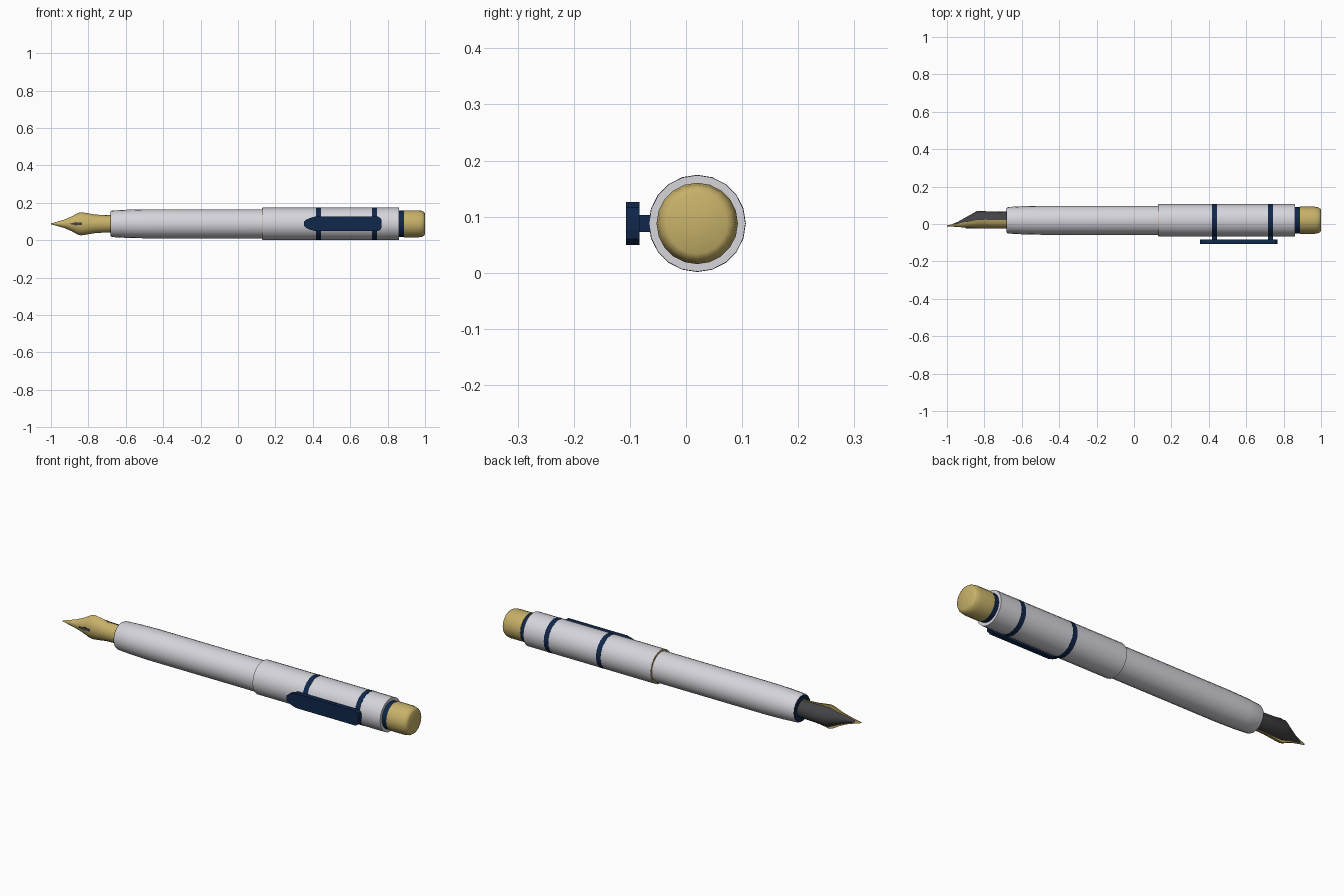
import bpy, bmesh, math

if "Cube" in bpy.data.objects:
    bpy.data.objects.remove(bpy.data.objects["Cube"])

CY, CZ, SIDES = 0.02, 0.088, 20   # pen axis runs along x


def material(name, rgb):
    m = bpy.data.materials.new(name)
    m.diffuse_color = (*rgb, 1)
    m.use_nodes = True
    m.node_tree.nodes["Principled BSDF"].inputs["Base Color"].default_value = m.diffuse_color
    return m


PEARL = material("pearl grey", (0.66, 0.66, 0.71))
GOLD = material("gold", (0.57, 0.44, 0.14))
NAVY = material("navy", (0.005, 0.02, 0.07))
DARK = material("dark grey", (0.055, 0.055, 0.06))


def loft(name, rings, mat, smooth=35):
    """Bridge equal-length rings of points and cap both ends."""
    bm = bmesh.new()
    loops = [[bm.verts.new(p) for p in r] for r in rings]
    n = len(loops[0])
    for a, b in zip(loops, loops[1:]):
        for i in range(n):
            j = (i + 1) % n
            bm.faces.new((a[i], a[j], b[j], b[i]))
    bm.faces.new(loops[0][::-1])
    bm.faces.new(loops[-1])
    bmesh.ops.recalc_face_normals(bm, faces=bm.faces)
    me = bpy.data.meshes.new(name)
    bm.to_mesh(me)
    bm.free()
    me.materials.append(mat)
    ob = bpy.data.objects.new(name, me)
    bpy.context.collection.objects.link(ob)
    if smooth:
        bpy.ops.object.select_all(action='DESELECT')
        ob.select_set(True)
        bpy.context.view_layer.objects.active = ob
        bpy.ops.object.shade_smooth_by_angle(angle=math.radians(smooth))
    return ob


def turned(name, profile, mat):
    """Round part from (x, radius) pairs."""
    angs = [2 * math.pi * i / SIDES for i in range(SIDES)]
    return loft(name, [[(x, CY + r * math.cos(a), CZ + r * math.sin(a)) for a in angs]
                       for x, r in profile], mat)


def half_round(name, sections, mat):
    """Half-elliptic sections: (x, y of flat side, y of crown, half width)."""
    angs = [math.pi * i / 8 for i in range(9)]
    return loft(name, [[(x, y0 + (y1 - y0) * math.sin(a), CZ + w * math.cos(a)) for a in angs]
                       for x, y0, y1, w in sections], mat)


def plate(name, outline, y0, y1, mat):
    """Flat plate from half outline (x, half width), mirrored about the axis."""
    pts = [(x, CZ + h) for x, h in outline] + [(x, CZ - h) for x, h in reversed(outline)]
    return loft(name, [[(x, y, z) for x, z in pts] for y in (y0, y1)], mat, 0)


# Barrel and cap
turned("barrel", [(-0.68, 0.068), (-0.672, 0.071), (-0.60, 0.075), (-0.50, 0.0775), (0.15, 0.0775)], PEARL)
turned("grip_end_ring", [(-0.683, 0.066), (-0.67, 0.066)], NAVY)
turned("cap", [(0.13, 0.086), (0.862, 0.086)], PEARL)
turned("cap_lip", [(0.1285, 0.0845), (0.135, 0.0845)], GOLD)

# Cap end
turned("end_collar", [(0.85, 0.070), (0.892, 0.070)], NAVY)
turned("end_knob", [(0.888, 0.0725), (0.965, 0.0725), (0.985, 0.069), (0.995, 0.063), (1.0, 0.054)], GOLD)

# Bands with the clip posts
for i, x in enumerate((0.43, 0.73)):
    turned(f"cap_band_{i}", [(x - 0.013, 0.0866), (x + 0.013, 0.0866)], NAVY)
    plate(f"clip_post_{i}", [(x - 0.013, 0.015), (x + 0.013, 0.015)], -0.09, -0.05, NAVY)

# Clip
plate("clip", [(0.354, 0.012), (0.365, 0.022), (0.385, 0.031), (0.41, 0.038),
               (0.75, 0.038), (0.765, 0.028), (0.768, 0.012)], -0.107, -0.083, NAVY)

# Nib and the feed behind it
half_round("nib", [(-0.66, 0.021, -0.023, 0.045), (-0.76, 0.022, -0.023, 0.049),
                   (-0.80, 0.023, -0.023, 0.056), (-0.84, 0.024, -0.023, 0.062),
                   (-0.86, 0.020, -0.022, 0.056), (-0.89, 0.014, -0.020, 0.039),
                   (-0.93, 0.004, -0.017, 0.022), (-1.0, -0.007, -0.012, 0.002)], GOLD)
half_round("feed", [(-0.66, 0.015, 0.066, 0.043), (-0.84, 0.015, 0.069, 0.052),
                    (-0.89, 0.008, 0.041, 0.031), (-0.94, -0.003, 0.013, 0.014),
                    (-0.97, -0.006, 0.0, 0.006)], DARK)
plate("nib_slit", [(-0.9, 0.001), (-0.865, 0.009), (-0.855, 0.006), (-0.835, 0.007)], -0.0238, -0.016, DARK)
